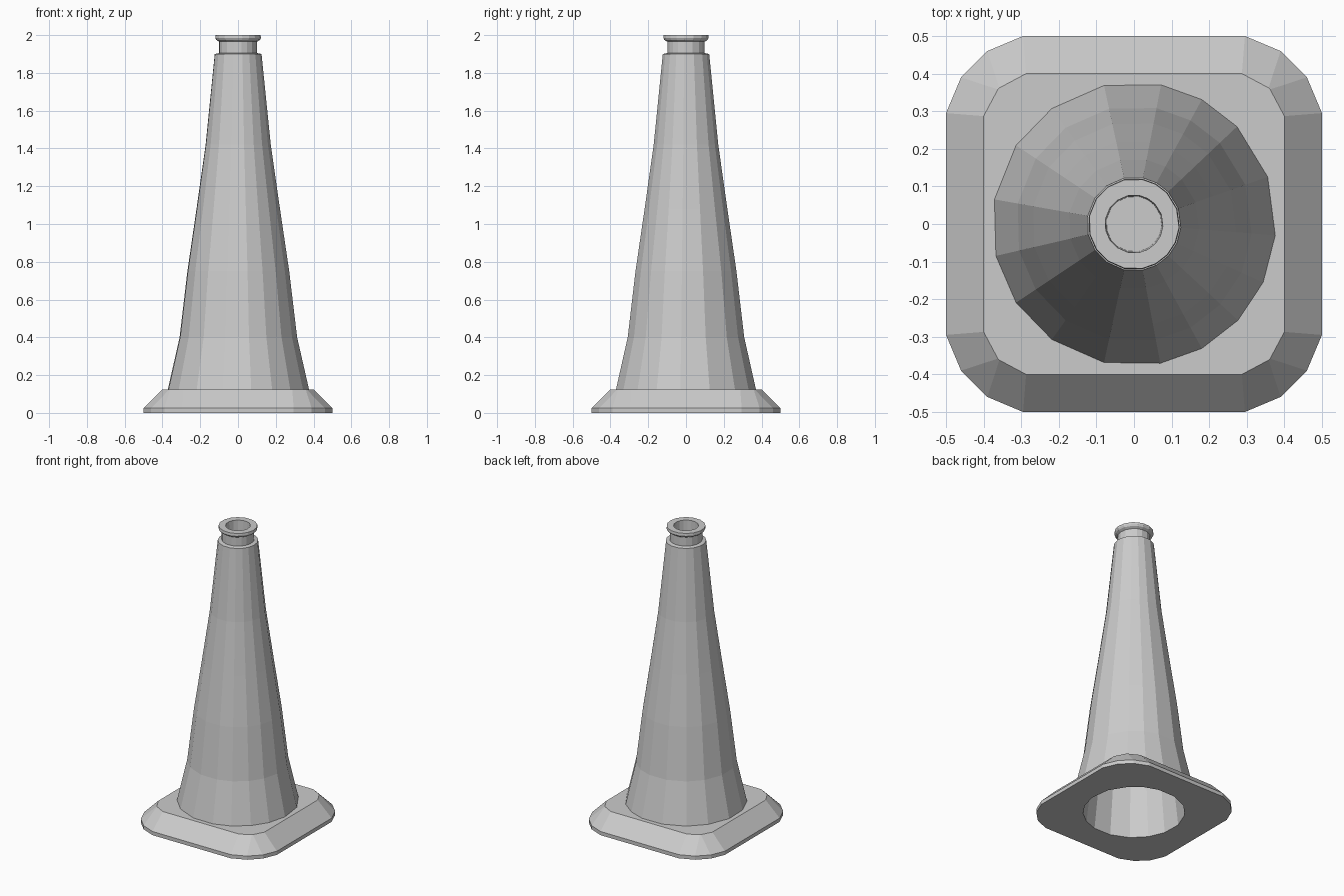
import bpy, bmesh
from math import cos, sin, radians

if "Cube" in bpy.data.objects:
    bpy.data.objects.remove(bpy.data.objects["Cube"])

bm = bmesh.new()

# slightly irregular spacing of the 17 cone sides
ANGLES = [-4.6, 19.4, 43.4, 61.4, 79, 102.2, 125.4, 146.3, 170,
          193, 213.7, 234.6, 257.8, 280.7, 298.6, 317.2, 335.7]


def ring(points, z):
    return [bm.verts.new((x, y, z)) for x, y in points]


def circle(r):
    return [(r * cos(radians(a)), r * sin(radians(a))) for a in ANGLES]


def skin(rings):
    for a, b in zip(rings, rings[1:]):
        n = len(a)
        for i in range(n):
            j = (i + 1) % n
            bm.faces.new((a[i], a[j], b[j], b[i]))


def loop_edges(r):
    return [bm.edges.get((r[i], r[(i + 1) % len(r)])) for i in range(len(r))]


def plate(outer, inner):
    bmesh.ops.triangle_fill(bm, edges=loop_edges(outer) + loop_edges(inner),
                            use_beauty=True)


def rounded_square(quarter):
    pts = []
    for _ in range(4):
        pts += quarter
        quarter = [(-y, x) for x, y in quarter]
    return pts


# outer cone, neck, lip and the blind hole in the top
outer = [(0.125, 0.377), (0.4, 0.314), (0.75, 0.272), (1.08, 0.223),
         (1.42, 0.174), (1.9, 0.125), (1.905, 0.101), (1.965, 0.101),
         (1.975, 0.117), (1.985, 0.122), (2.0, 0.12), (2.0, 0.077),
         (1.88, 0.074)]
outer_rings = [ring(circle(r), z) for z, r in outer]
skin(outer_rings)
bm.faces.new(outer_rings[-1])

# hollow inside, open at the bottom
inner = [(0.0, 0.315), (0.4, 0.27), (1.08, 0.185), (1.86, 0.085)]
inner_rings = [ring(circle(r), z) for z, r in inner]
skin(inner_rings)
bm.faces.new(inner_rings[-1])

# square foot with chamfered corners and sloping rim
low = rounded_square([(0.5, 0.295), (0.46, 0.39), (0.39, 0.46), (0.295, 0.5)])
high = rounded_square([(0.4, 0.287), (0.362, 0.358), (0.358, 0.362), (0.287, 0.4)])
foot = [ring(low, 0), ring(low, 0.025), ring(high, 0.125)]
skin(foot)
plate(foot[0], inner_rings[0])
plate(foot[2], outer_rings[0])

bmesh.ops.recalc_face_normals(bm, faces=bm.faces[:])
mesh = bpy.data.meshes.new("traffic_cone")
bm.to_mesh(mesh)
bm.free()
bpy.context.collection.objects.link(bpy.data.objects.new("traffic_cone", mesh))
